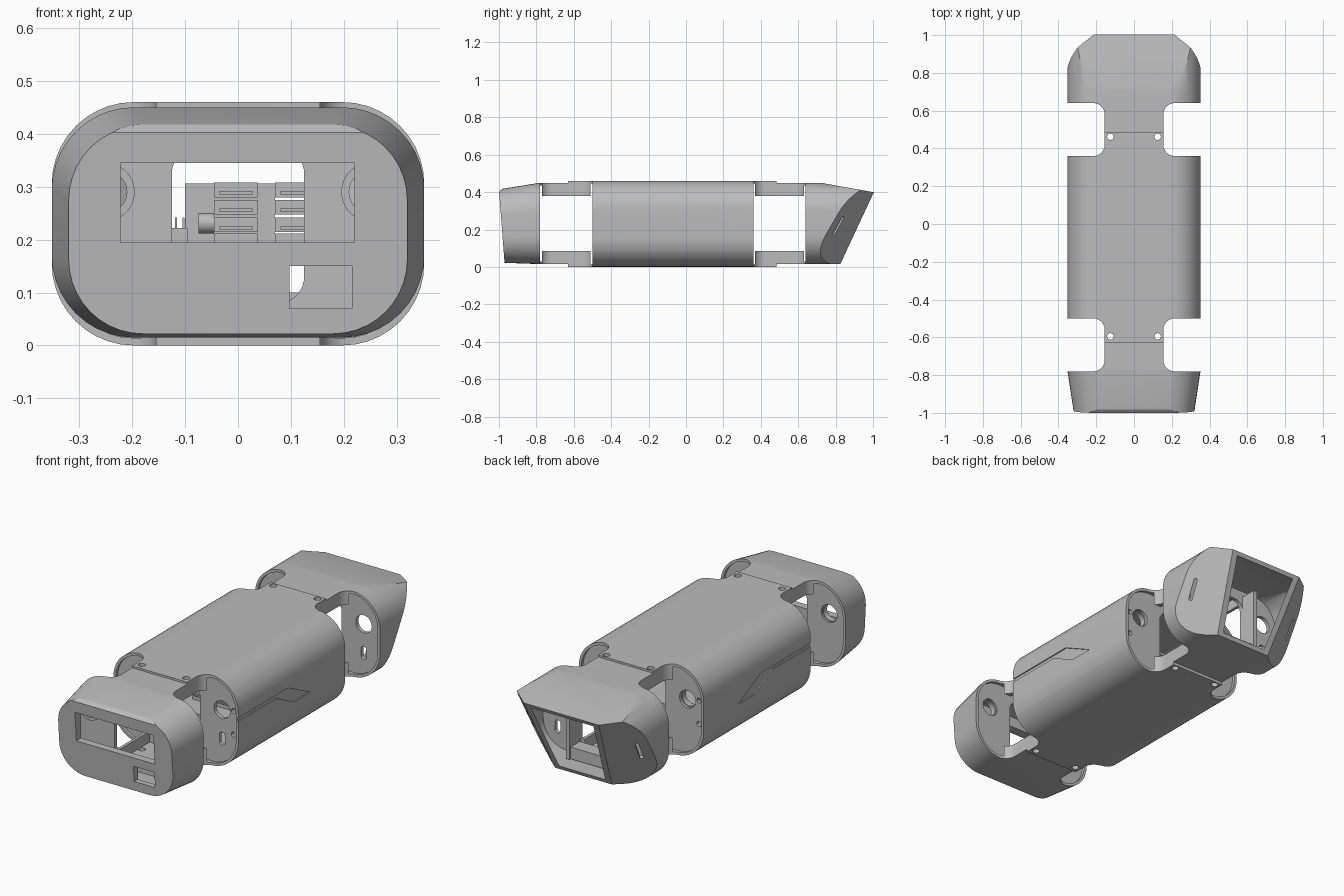
import bpy, bmesh, math
from mathutils import Vector, Matrix

if "Cube" in bpy.data.objects:
    bpy.data.objects.remove(bpy.data.objects["Cube"])

grey = bpy.data.materials.new("matte grey")
grey.use_nodes = True
colour = (0.5, 0.5, 0.5, 1)
grey.diffuse_color = colour
grey.node_tree.nodes["Principled BSDF"].inputs["Base Color"].default_value = colour

TOP_Z, LOW_Z, HALF_W, NECK_W = 0.45, 0.015, 0.352, 0.155


def rrect(x0, x1, y0, y1, r, n=10):
    """Rounded rectangle outline."""
    pts = []
    corners = [(x1 - r, y1 - r), (x0 + r, y1 - r), (x0 + r, y0 + r), (x1 - r, y0 + r)]
    for k, (cx, cy) in enumerate(corners):
        for i in range(n + 1):
            a = math.pi / 2 * (k + i / n)
            pts.append((cx + r * math.cos(a), cy + r * math.sin(a)))
    return pts


def loft(name, rings, planes=()):
    """Closed solid through the rings, then trimmed by (point, outward normal) planes."""
    bm = bmesh.new()
    vs = [[bm.verts.new(p) for p in ring] for ring in rings]
    n = len(vs[0])
    for a, b in zip(vs, vs[1:]):
        for i in range(n):
            bm.faces.new((a[i], a[(i + 1) % n], b[(i + 1) % n], b[i]))
    bm.faces.new(vs[0])
    bm.faces.new(vs[-1])
    for co, no in planes:
        geom = bm.verts[:] + bm.edges[:] + bm.faces[:]
        cut = bmesh.ops.bisect_plane(bm, geom=geom, plane_co=co, plane_no=no, clear_outer=True)
        edges = [e for e in cut["geom_cut"] if isinstance(e, bmesh.types.BMEdge)]
        bmesh.ops.contextual_create(bm, geom=edges)
    bmesh.ops.recalc_face_normals(bm, faces=bm.faces[:])
    me = bpy.data.meshes.new(name)
    bm.to_mesh(me)
    bm.free()
    me.materials.append(grey)
    ob = bpy.data.objects.new(name, me)
    bpy.context.collection.objects.link(ob)
    return ob


def prism(pts, axis, a, b, name="cutter"):
    """Extrude a 2D outline along an axis from a to b."""
    place = {"x": lambda p, t: (t, *p), "y": lambda p, t: (p[0], t, p[1]), "z": lambda p, t: (*p, t)}[axis]
    return loft(name, [[place(p, t) for p in pts] for t in (a, b)])


def box(x0, x1, y0, y1, z0, z1, name="cutter"):
    return prism([(x0, y0), (x1, y0), (x1, y1), (x0, y1)], "z", z0, z1, name)


def disc(cx, cy, r, axis, a, b, name="cutter"):
    return prism(rrect(cx - r, cx + r, cy - r, cy + r, r, 7), axis, a, b, name)


def carve(ob, cutters):
    bpy.context.view_layer.objects.active = ob
    for c in cutters:
        m = ob.modifiers.new("cut", "BOOLEAN")
        m.operation, m.solver, m.object = "DIFFERENCE", "EXACT", c
        bpy.ops.object.modifier_apply(modifier=m.name)
        bpy.data.objects.remove(c)


def section(y, z0, z1, inset=0.0):
    return [(x, y, z) for x, z in rrect(-HALF_W + inset, HALF_W - inset, z0 + inset, z1 - inset, 0.155 - inset)]


def shell_cut(y0, y1, z0, z1, inset=0.02):
    return loft("cutter", [section(y, z0, z1, inset) for y in (y0, y1)])


def gap_cutters(y0, y1):
    """Leg gap: rounded side notches, side-to-side passage and hollow neck."""
    cuts = [prism(rrect(min(s * NECK_W, s * 0.6), max(s * NECK_W, s * 0.6), y0, y1, 0.06), "z", -0.1, 0.6) for s in (-1, 1)]
    cuts.append(box(-0.6, 0.6, y0, y1, 0.085, 0.38))
    cuts.append(box(-0.14, 0.14, y0, y1, 0.03, 0.432))
    return cuts


def wall_cutters(y, slot):
    """Openings through an end wall: passage, joint holes, optional cable slots."""
    a, b = y - 0.045, y + 0.045
    cuts = [prism(rrect(-0.125, 0.125, 0.08, 0.375, 0.05), "y", a, b)]
    for s in (-1, 1):
        cuts.append(disc(s * 0.25, 0.29, 0.045, "y", a, b))
        if slot:
            cuts.append(prism(rrect(s * 0.25 - 0.016, s * 0.25 + 0.016, 0.11, 0.175, 0.015, 5), "y", a, b))
    return cuts


def screw_cutters(y, z0, z1):
    return [disc(s * 0.125, y, 0.017, "z", z0, z1) for s in (-1, 1)]


# Central body shell with its tongues
body = loft("body_shell", [section(y, 0, 0.46) for y in (-0.63, 0.485)])
cuts = gap_cutters(-0.78, -0.5) + gap_cutters(0.36, 0.64)
cuts += [shell_cut(-0.465, 0.325, 0, 0.46), shell_cut(-0.51, -0.485, 0, 0.46, 0.014), shell_cut(0.345, 0.37, 0, 0.46, 0.014)]
cuts += wall_cutters(-0.48, True) + wall_cutters(0.34, False)
cuts += screw_cutters(-0.595, -0.1, 0.6) + screw_cutters(0.462, -0.1, 0.6)
groove = [(-0.6, 0.28), (-0.1, 0.28), (0.08, 0.19), (-0.05, 0.19), (-0.19, 0.262), (-0.6, 0.262)]
for s in (-1, 1):
    cuts.append(prism(groove, "x", s * 0.346, s * 0.5))
    for y in (-0.48, 0.34):
        cuts += [disc(s * 0.315, z, 0.013, "y", y - 0.04, y + 0.04) for z in (0.18, 0.3)]
carve(body, cuts)

# Front cap: tapered nose with a slightly leaning face
nose = [(x, -0.97 - 0.03 * (z - 0.02) / 0.39, z) for x, z in rrect(-0.32, 0.32, 0.022, 0.415, 0.14)]
chamfer = ((0, -1.0, 0.402), Vector((0, -0.65, 0.75)).normalized())
front = loft("front_cap", [nose] + [section(y, LOW_Z, TOP_Z) for y in (-0.78, -0.63)], [chamfer])
hollow = [(x * 0.94, -0.945, 0.22 + (z - 0.22) * 0.92) for x, y, z in nose]
cuts = [loft("cutter", [hollow, section(-0.815, LOW_Z, TOP_Z, 0.02)])]
cuts += gap_cutters(-0.78, -0.5) + wall_cutters(-0.8, False)
cuts += [shell_cut(-0.795, -0.77, LOW_Z, TOP_Z, 0.014)]
cuts += [box(-0.222, 0.22, -1.1, -0.92, 0.195, 0.345), box(0.097, 0.215, -1.1, -0.92, 0.07, 0.15)]
carve(front, cuts)

# Rear cap: raked hood trimmed by a sloping roof, a raked mouth and two side facets
top_pt, low_pt, side_pt = Vector((0.21, 1.0, 0.39)), Vector((0.16, 0.825, 0.015)), Vector((0.352, 0.84, 0.33))
facet_n = (side_pt - top_pt).cross(low_pt - top_pt).normalized()
roof_n = Vector((0, 0.05, 0.28)).normalized()
mouth_n = Vector((0, 0.375, -0.175)).normalized()


def hood_planes(inset):
    planes = [(Vector((0, 0.72, TOP_Z)) - roof_n * inset, roof_n)]
    for s in (-1, 1):
        no = Vector((s * facet_n.x, facet_n.y, facet_n.z))
        planes.append((Vector((s * top_pt.x, top_pt.y, top_pt.z)) - no * inset, no))
    return planes


rear = loft("rear_cap", [section(y, LOW_Z, TOP_Z) for y in (0.485, 0.7, 1.2)], hood_planes(0) + [(low_pt, mouth_n)])
cuts = [loft("cutter", [section(y, LOW_Z, TOP_Z, 0.02) for y in (0.675, 1.2)], hood_planes(0.02))]
cuts += gap_cutters(0.36, 0.64) + wall_cutters(0.66, True)
cuts += [shell_cut(0.63, 0.655, LOW_Z, TOP_Z, 0.014)]
for s in (-1, 1):
    # Raked slot through each facet
    no = Vector((s * facet_n.x, facet_n.y, facet_n.z))
    mid = Vector((s * (top_pt.x - (facet_n.y * (0.815 - top_pt.y) + facet_n.z * (0.22 - top_pt.z)) / facet_n.x), 0.815, 0.22))
    up = Vector((0, 0.45, 1))
    up = (up - no * up.dot(no)).normalized()
    slot = prism(rrect(-0.008, 0.008, -0.055, 0.055, 0.007, 4), "z", -0.04, 0.04)
    frame = Matrix((up.cross(no), up, no)).transposed().to_4x4()
    slot.data.transform(Matrix.Translation(mid) @ frame)
    cuts.append(slot)
carve(rear, cuts)

# Joint rings behind the rear-facing walls
for part, y in (("body", 0.3), ("front_cap", -0.835)):
    for side, s in (("left", 1), ("right", -1)):
        ring = disc(s * 0.25, 0.29, 0.055, "y", y, y + 0.03, part + "_joint_ring_" + side)
        carve(ring, [disc(s * 0.25, 0.29, 0.04, "y", y - 0.1, y + 0.1)])

# Brackets inside the rear hood
for side, s in (("left", 1), ("right", -1)):
    box(s * 0.135 - 0.01, s * 0.135 + 0.01, 0.675, 0.76, 0.04, 0.4, "hood_bracket_" + side)
box(-0.125, 0.125, 0.675, 0.75, 0.04, 0.1, "hood_shelf")

# Electronics tray and modules inside the body
box(-0.325, 0.325, -0.42, 0.28, 0.18, 0.194, "electronics_tray")
box(-0.1, 0.07, -0.1, -0.09, 0.194, 0.306, "upright_board")
for name, x0, x1 in (("centre", -0.045, 0.037), ("side", 0.07, 0.2)):
    box(x0, x1, -0.3, -0.12, 0.194, 0.212, name + "_module_base")
    for i in range(3):
        z = 0.214 + i * 0.033
        box(x0, x1, -0.3, -0.12, z, z + 0.028, name + "_terminal_block")
        box(x0 + 0.01, x1 - 0.01, -0.31, -0.3, z + 0.005, z + 0.012, name + "_terminal_lip")
disc(-0.22, 0.231, 0.019, "x", -0.075, -0.045, "knob").location = (0, 0, 0)
box(-0.125, -0.095, -0.3, -0.27, 0.194, 0.222, "pin_header")
for x in (-0.117, -0.103):
    box(x - 0.002, x + 0.002, -0.287, -0.283, 0.22, 0.242, "header_pin")

for ob in bpy.context.collection.objects:
    if ob.type == "MESH":
        bpy.ops.object.select_all(action="DESELECT")
        ob.select_set(True)
        bpy.context.view_layer.objects.active = ob
        bpy.ops.object.shade_smooth_by_angle(angle=math.radians(25))
